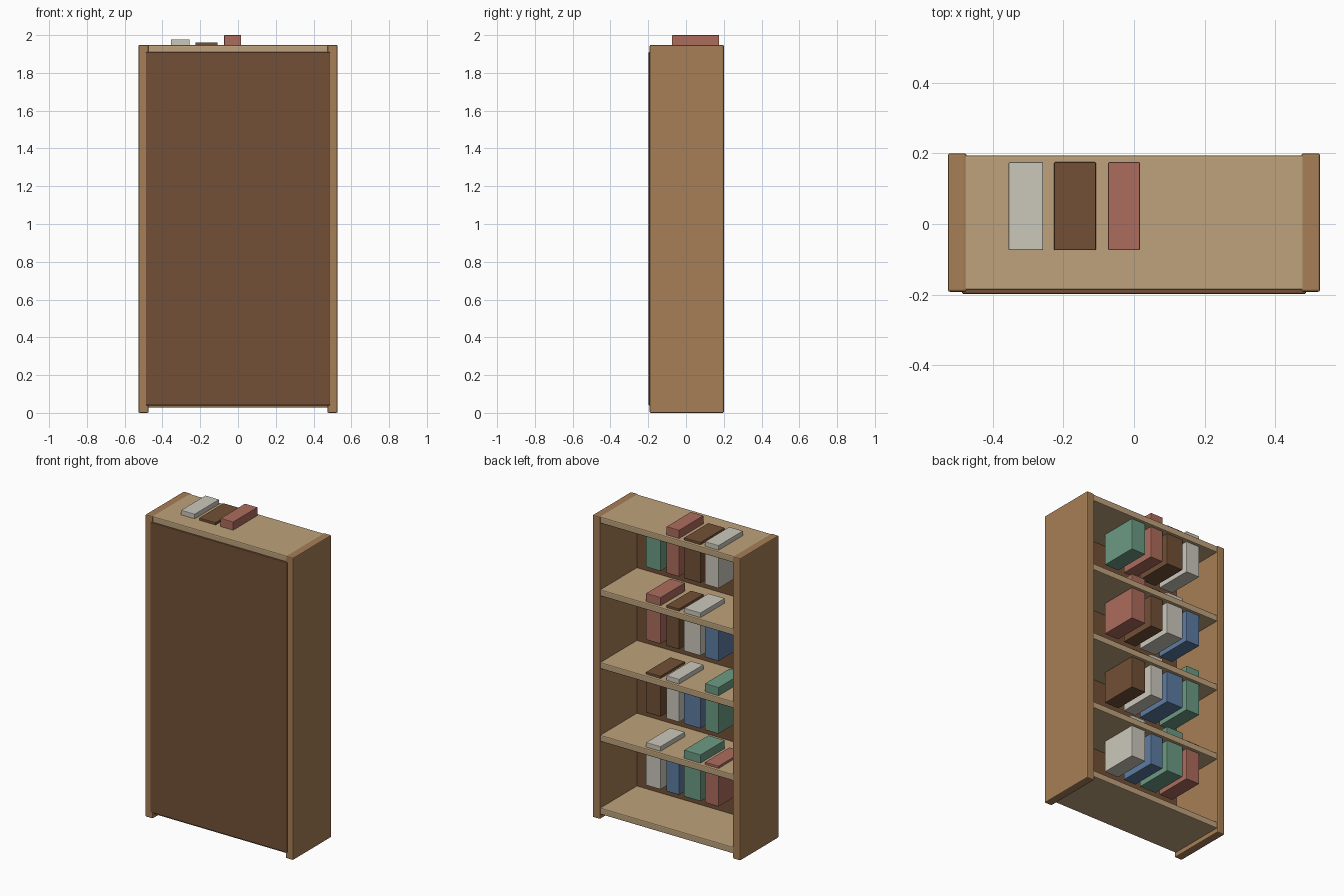
import bpy

if "Cube" in bpy.data.objects:
    bpy.data.objects.remove(bpy.data.objects["Cube"])


def material(name, rgb):
    m = bpy.data.materials.new(name)
    m.diffuse_color = (*rgb, 1)
    m.use_nodes = True
    m.node_tree.nodes["Principled BSDF"].inputs["Base Color"].default_value = m.diffuse_color
    return m


side_wood = material("side_wood", (0.38, 0.21, 0.09))
shelf_wood = material("shelf_wood", (0.51, 0.36, 0.20))
back_wood = material("back_wood", (0.17, 0.08, 0.037))
covers = [material("red_cover", (0.42, 0.15, 0.11)),
          material("green_cover", (0.15, 0.33, 0.23)),
          material("blue_cover", (0.11, 0.20, 0.36)),
          material("cream_cover", (0.60, 0.58, 0.50)),
          material("brown_cover", (0.17, 0.08, 0.037))]


def box(name, x, y, z, mat, bevel=0.006):
    """Bevelled box given (min, max) along each axis."""
    bpy.ops.mesh.primitive_cube_add(
        size=1, location=[(a + b) / 2 for a, b in (x, y, z)])
    ob = bpy.context.object
    ob.name = name
    ob.scale = [b - a for a, b in (x, y, z)]
    bpy.ops.object.transform_apply(location=False, rotation=False, scale=True)
    ob.data.materials.append(mat)
    mod = ob.modifiers.new("soft_edges", "BEVEL")
    mod.width = bevel
    mod.segments = 2
    return ob


# Side panels
for name, s in (("left_side", -1), ("right_side", 1)):
    box(name, sorted((s * 0.474, s * 0.527)), (-0.192, 0.2), (0, 1.948), side_wood)

# Back panel
box("back_panel", (-0.487, 0.487), (-0.198, -0.177), (0.04, 1.91), back_wood, 0.004)

# Shelves
shelf_z = [0.05 + 0.469 * i for i in range(5)]
for i, z in enumerate(shelf_z):
    box(f"shelf_{i + 1}", (-0.485, 0.485), (-0.187, 0.194), (z - 0.021, z + 0.021), shelf_wood)

# Books: widths vary along the row, heights and covers cycle between rows
widths = [0.098, 0.118, 0.09, 0.104]
heights = [0.262, 0.30, 0.24, 0.277]
for row in range(4):
    for i, w in enumerate(widths):
        cx = -0.306 + 0.139 * i
        z0 = shelf_z[row] + 0.243
        box(f"book_{row + 1}_{i + 1}", (cx - w / 2, cx + w / 2), (-0.074, 0.175),
            (z0, z0 + heights[(i + row) % 4]), covers[(i + row) % 5], 0.003)
